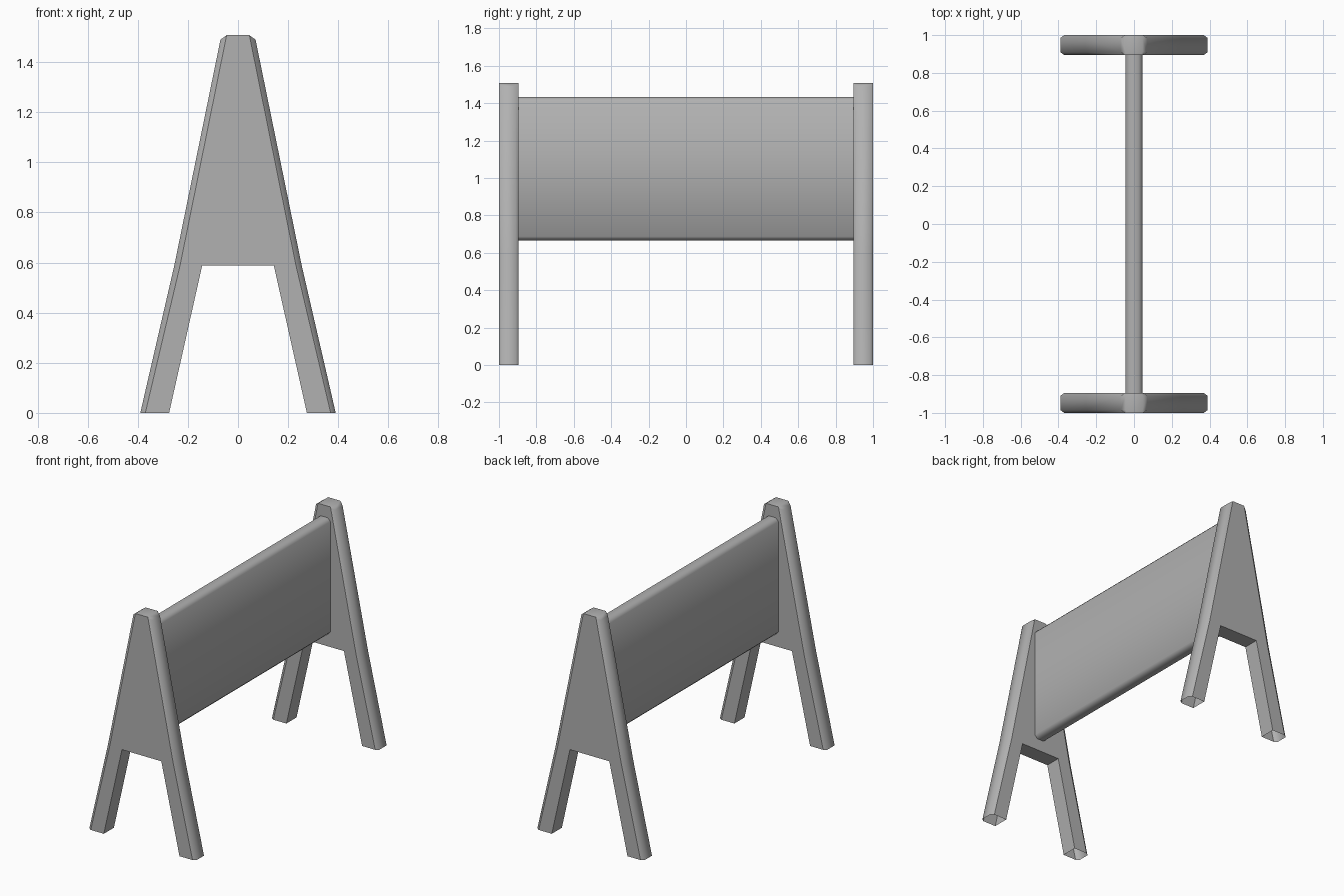
import bpy, bmesh

if "Cube" in bpy.data.objects:
    bpy.data.objects.remove(bpy.data.objects["Cube"])

grey = bpy.data.materials.new("dark_grey")
grey.diffuse_color = (0.44, 0.44, 0.44, 1)
grey.use_nodes = True
grey.node_tree.nodes["Principled BSDF"].inputs["Base Color"].default_value = grey.diffuse_color


def loft(name, loops, open_feet=False):
    """Bridge matching cross-section loops along y and cap both ends."""
    bm = bmesh.new()
    rings = [[bm.verts.new(p) for p in loop] for loop in loops]
    n = len(rings[0])
    for a, b in zip(rings, rings[1:]):
        for i in range(n):
            j = (i + 1) % n
            bm.faces.new((a[i], a[j], b[j], b[i]))
    caps = [bm.faces.new(rings[0]), bm.faces.new(rings[-1][::-1])]
    bmesh.ops.recalc_face_normals(bm, faces=bm.faces)
    for f in bm.faces:
        f.smooth = True
    # end caps and strong corners stay crisp, chamfers blend smoothly
    for e in bm.edges:
        if any(f in caps for f in e.link_faces) or e.calc_face_angle(0) > 0.96:
            e.smooth = False
    # the legs are hollow, open at the floor
    if open_feet:
        feet = [f for f in bm.faces if all(v.co.z < 0.001 for v in f.verts)]
        bmesh.ops.delete(bm, geom=feet, context='FACES')
    me = bpy.data.meshes.new(name)
    bm.to_mesh(me)
    bm.free()
    me.materials.append(grey)
    ob = bpy.data.objects.new(name, me)
    bpy.context.collection.objects.link(ob)
    return ob


# A-shaped end frames: right half of the outline, inner crotch to top
inner = [(0.143, 0.588), (0.275, 0.0)]
full = inner + [(0.39, 0.0), (0.254, 0.59), (0.07, 1.49), (0.045, 1.508)]
inset = inner + [(0.37, 0.0), (0.231, 0.59), (0.047, 1.50), (0.045, 1.508)]


def outline(half, y):
    pts = half + [(-x, z) for x, z in reversed(half)]
    return [(x, y, z) for x, z in pts]


for side, name in ((-1, "front_frame"), (1, "back_frame")):
    loft(name, [outline(half, side * y) for half, y in
                ((inset, 0.895), (full, 0.91), (full, 0.985), (inset, 1.0))],
         open_feet=True)

# Panel between the frames, with softened long edges
w, c, z0, z1 = 0.045, 0.02, 0.667, 1.432
section = [(w - c, z0), (w, z0 + c), (w, z1 - c), (w - c, z1),
           (c - w, z1), (-w, z1 - c), (-w, z0 + c), (c - w, z0)]
loft("panel", [[(x, y, z) for x, z in section] for y in (-0.9, 0.9)])
